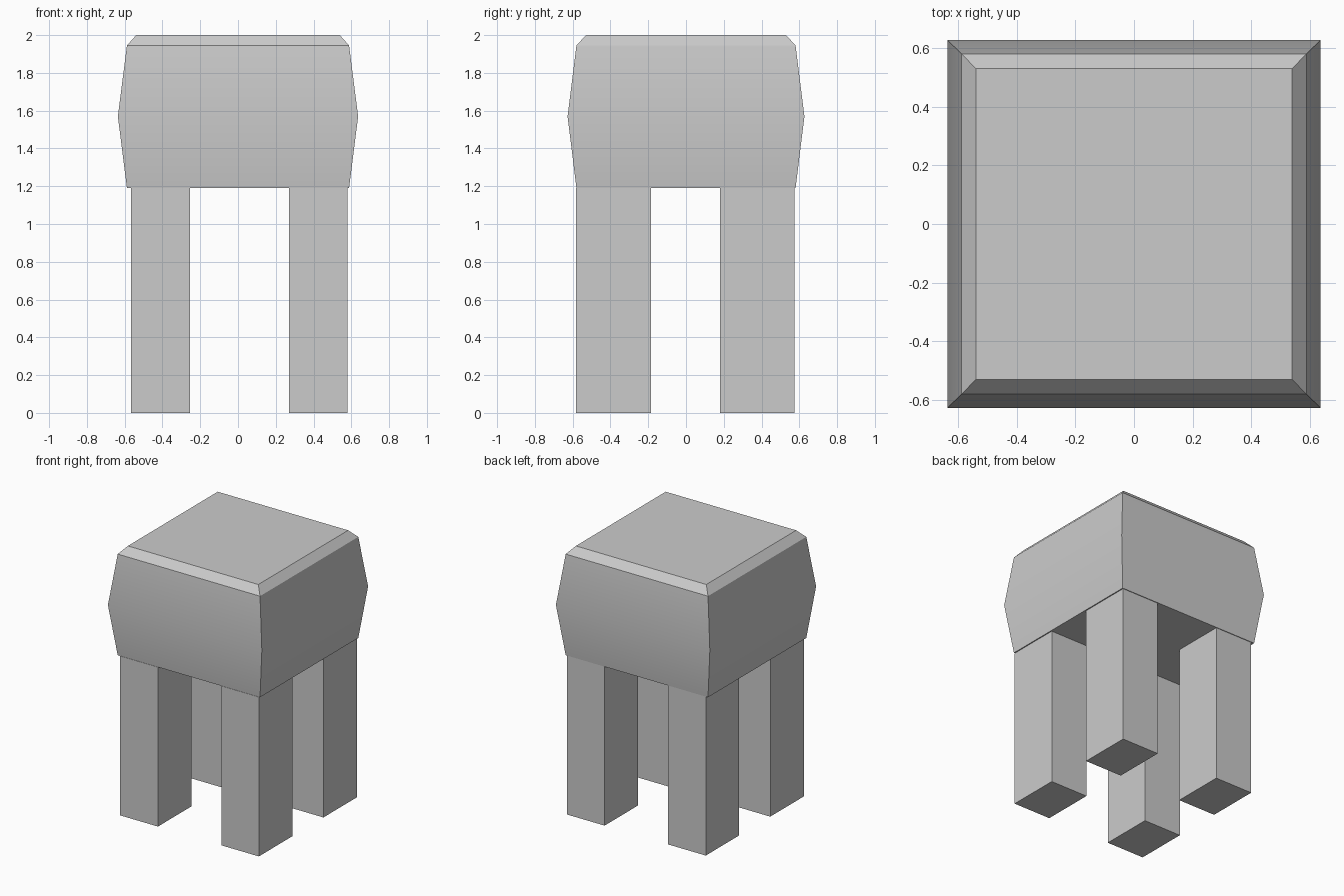
import bpy, bmesh, math

if "Cube" in bpy.data.objects:
    bpy.data.objects.remove(bpy.data.objects["Cube"])

def finish(name, bm):
    bmesh.ops.recalc_face_normals(bm, faces=bm.faces)
    mesh = bpy.data.meshes.new(name)
    bm.to_mesh(mesh)
    bm.free()
    obj = bpy.data.objects.new(name, mesh)
    bpy.context.collection.objects.link(obj)
    return obj

def stacked_block(name, rings):
    """Closed block lofted through rectangles (x0, x1, y0, y1, z)."""
    bm = bmesh.new()
    loops = [[bm.verts.new(p) for p in ((x0, y0, z), (x1, y0, z), (x1, y1, z), (x0, y1, z))]
             for x0, x1, y0, y1, z in rings]
    for a, b in zip(loops, loops[1:]):
        for i in range(4):
            j = (i + 1) % 4
            bm.faces.new((a[i], a[j], b[j], b[i]))
    bm.faces.new(loops[0][::-1])
    bm.faces.new(loops[-1])
    return finish(name, bm)

# Bulging cushion with a chamfered top: half width, half depth, height
profile = [(0.588, 0.58, 1.19), (0.636, 0.627, 1.57), (0.588, 0.58, 1.945), (0.539, 0.53, 2.0)]
seat = stacked_block("seat_cushion", [(-x, x, -y, y, z) for x, y, z in profile])
bpy.context.view_layer.objects.active = seat
seat.select_set(True)
bpy.ops.object.shade_smooth_by_angle(angle=math.radians(25))

# Four square-cut legs
sides_x = {"left": (-0.566, -0.254), "right": (0.27, 0.58)}
sides_y = {"front": (-0.582, -0.186), "back": (0.18, 0.575)}
for ny, (y0, y1) in sides_y.items():
    for nx, (x0, x1) in sides_x.items():
        stacked_block(f"{ny}_{nx}_leg", [(x0, x1, y0, y1, 0), (x0, x1, y0, y1, 1.19)])
